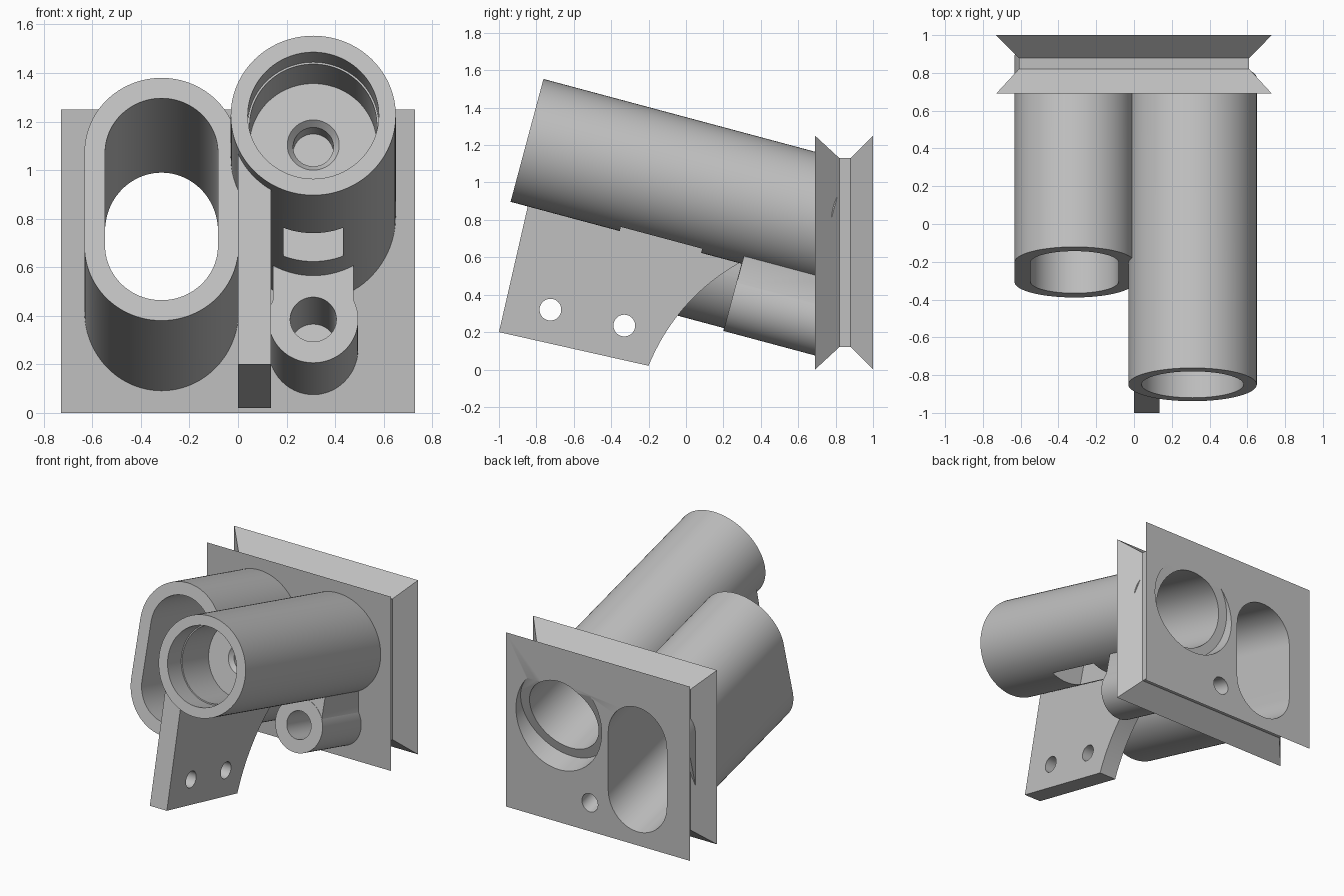
import bpy, bmesh, math
from mathutils import Vector

cube = bpy.data.objects.get("Cube")
if cube:
    bpy.data.objects.remove(cube)

grey = bpy.data.materials.new("plain grey")
grey.use_nodes = True
colour = (0.53, 0.53, 0.53, 1)
grey.diffuse_color = colour
grey.node_tree.nodes["Principled BSDF"].inputs["Base Color"].default_value = colour

TILT = math.radians(15)
SIDE = Vector((1, 0, 0))
RISE = Vector((0, math.sin(TILT), math.cos(TILT)))
BACK = Vector((0, math.cos(TILT), -math.sin(TILT)))

# Centres of the front faces of the three tilted tubes
BIG = Vector((0.31, -0.85, 1.225))
OVAL = Vector((-0.315, -0.255, 0.88))
SMALL = Vector((0.31, 0.248, 0.385))


def loft(name, rings):
    """Closed solid through a list of equal-length point rings."""
    bm = bmesh.new()
    loops = [[bm.verts.new(p) for p in ring] for ring in rings]
    count = len(loops[0])
    for a, b in zip(loops, loops[1:]):
        for i in range(count):
            j = (i + 1) % count
            bm.faces.new((a[i], a[j], b[j], b[i]))
    bm.faces.new(loops[0])
    bm.faces.new(loops[-1])
    bmesh.ops.recalc_face_normals(bm, faces=bm.faces[:])
    mesh = bpy.data.meshes.new(name)
    bm.to_mesh(mesh)
    bm.free()
    mesh.materials.append(grey)
    obj = bpy.data.objects.new(name, mesh)
    bpy.context.collection.objects.link(obj)
    return obj


def stadium(radius, straight=0.0, steps=48):
    """Circle, or a slot shape when straight is given (half length)."""
    points = []
    for half in (0, 1):
        shift = -straight if half else straight
        first = 1 if half and not straight else 0
        last = steps if half and not straight else steps + 1
        for i in range(first, last):
            a = math.pi * (half + i / steps)
            points.append((radius * math.cos(a), shift + radius * math.sin(a)))
    return points


def box(x0, x1, r0, r1):
    return [(x0, r0), (x1, r0), (x1, r1), (x0, r1)]


def tilted(name, origin, shape, start, end, end_shape=None):
    """Profile swept along the tilted axis from start to end."""
    rings = [[origin + SIDE * u + RISE * v + BACK * s for u, v in prof]
             for prof, s in ((shape, start), (end_shape or shape, end))]
    return loft(name, rings)


def across(name, outline, x0, x1):
    """Side outline (y, z) swept across x."""
    return loft(name, [[(x, y, z) for y, z in outline] for x in (x0, x1)])


def combine(target, other, operation):
    mod = target.modifiers.new(operation.lower(), 'BOOLEAN')
    mod.object = other
    mod.operation = operation
    mod.solver = 'EXACT'
    bpy.context.view_layer.objects.active = target
    bpy.ops.object.modifier_apply(modifier=mod.name)
    bpy.data.objects.remove(other)


# Rear mounting plate with a V groove round its edge
def frame(y, inset):
    w, low, high = 0.73 - inset, inset, 1.25 - inset
    return [(-w, y, low), (w, y, low), (w, y, high), (-w, y, high)]


body = loft("tube_bracket", [frame(0.69, 0), frame(0.82, 0.12),
                             frame(0.88, 0.12), frame(1.0, 0)])

# Fin outline with a hollow curved rear edge
p0, p1, bulge = Vector((-0.2, 0.02)), Vector((0.295, 0.575)), 0.065
chord = p1 - p0
normal = Vector((-chord.y, chord.x)).normalized()
arc = []
for i in range(25):
    t = i / 24
    arc.append(tuple(p0 + chord * t + normal * bulge * 4 * t * (1 - t)))
fin_outline = [(-1.0, 0.2)] + arc + [(0.36, 0.88), (-0.78, 1.16)]

# Solids
solids = [
    tilted("big_tube", BIG, stadium(0.34), 0, 1.68),
    tilted("oval_tube", OVAL, stadium(0.3175, 0.2), 0, 1.13),
    across("fin", fin_outline, 0, 0.135),
    tilted("small_tube", SMALL, stadium(0.185), 0, 0.51),
    tilted("web", SMALL, box(-0.165, 0.165, 0, 0.3), 0.002, 0.5),
]
for solid in solids:
    combine(body, solid, 'UNION')

# Openings
cutters = [
    tilted("front_bore", BIG, stadium(0.27), -0.1, 0.16),
    tilted("inner_bore", BIG, stadium(0.262), 0.1, 0.47),
    tilted("countersink", BIG, stadium(0.115), 0.46, 0.5, stadium(0.083)),
    tilted("wire_hole", BIG, stadium(0.083), 0.45, 0.8),
    tilted("slot", BIG, box(-0.123, 0.123, -0.5, 0.1), 0.604, 1.055),
    tilted("rear_bore", BIG, stadium(0.27), 1.2, 2.2),
    tilted("rear_recess", BIG, stadium(0.34), 1.853, 2.2),
    tilted("oval_bore", OVAL, stadium(0.2325, 0.198), -0.1, 1.7),
    tilted("small_bore", SMALL, stadium(0.095), -0.1, 0.43),
    tilted("screw_hole", Vector((0.063, 1.0, 0.205)), stadium(0.063), -0.35, 0.1),
]
for y, z in ((-0.725, 0.32), (-0.33, 0.235)):
    ring = [(y + u, z + v) for u, v in stadium(0.058, steps=24)]
    cutters.append(across("fin_hole", ring, -0.05, 0.2))
for cutter in cutters:
    cutter.hide_render = True
    combine(body, cutter, 'DIFFERENCE')

# Smooth round walls, crisp edges
bpy.ops.object.select_all(action='DESELECT')
body.select_set(True)
bpy.context.view_layer.objects.active = body
bpy.ops.object.shade_smooth_by_angle(angle=math.radians(30))
